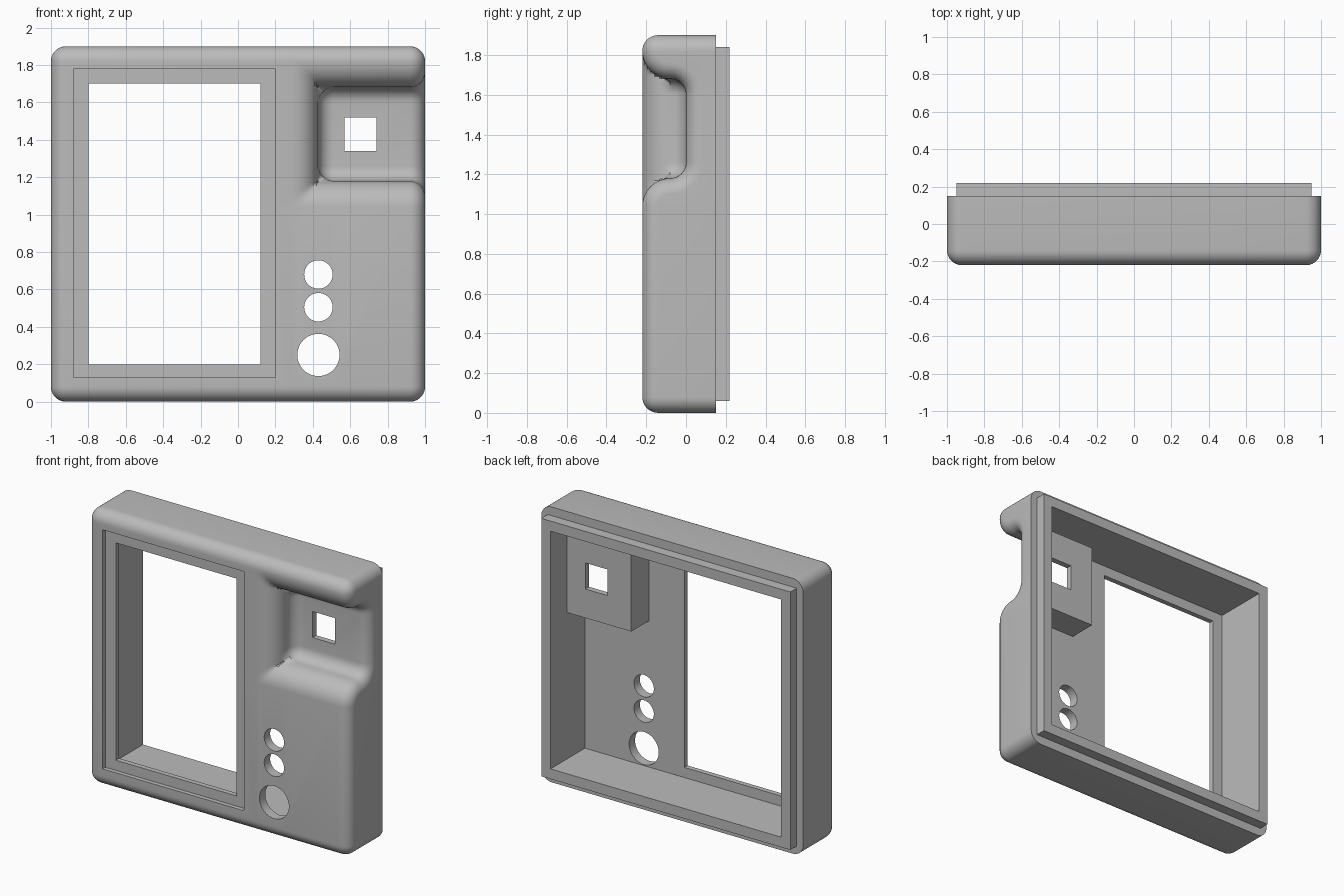
import bpy, bmesh, math
from mathutils import Matrix

old = bpy.data.objects.get("Cube")
if old:
    bpy.data.objects.remove(old, do_unlink=True)

FRONT, BACK = -0.22, 0.15        # front face and rear rim of the shell
HALF_W, HEIGHT = 1.0, 1.9
R = 0.08                         # outer edge rounding
RO, RI = 0.14, 0.08              # grip recess: outer and inner fillets
GX, GZ0, GZ1 = 0.43, 1.18, 1.68  # grip recess: left, bottom, top
STEPS = 8
SINES = [math.sin(k * math.pi / 2 / STEPS) for k in range(STEPS + 1)]

plastic = bpy.data.materials.new("grey plastic")
plastic.use_nodes = True
grey = (0.5, 0.5, 0.5, 1)
plastic.diffuse_color = grey
plastic.node_tree.nodes["Principled BSDF"].inputs["Base Color"].default_value = grey


def arc(m):
    return math.sqrt(max(0.0, 1 - m * m))


def disc(p, q):
    """Map a unit square onto a quarter disc, for rounded corners."""
    m = max(p, q)
    if m == 0:
        return 0.0, 0.0
    a = math.pi / 4 * q / p if p >= q else math.pi / 2 - math.pi / 4 * p / q
    return m * math.cos(a), m * math.sin(a)


def front_point(x, z):
    """Point of the front skin, with rounded rim and sunken grip recess."""
    ex = max(0.0, abs(x) - (HALF_W - R)) / R
    ez = max(0.0, abs(z - HEIGHT / 2) - (HEIGHT / 2 - R)) / R
    sx, sz = math.copysign(1, x), math.copysign(1, z - HEIGHT / 2)
    up = 1 if z < (GZ0 + GZ1) / 2 else -1
    y, c = FRONT, 1.0
    # S-shaped wall of the grip recess
    d = min(x - GX, z - GZ0, GZ1 - z)
    if -RO < d < -1e-6:
        c = arc((d + RO) / RO)
        y = FRONT + RO * (1 - c)
    elif d >= -1e-6:
        p = max(0.0, GX + RI - x) / RI
        q = max(0.0, GZ0 + RI - z, z - GZ1 + RI) / RI
        c = arc(max(p, q))
        y = -RI * (1 - c)
        p2, q2 = disc(p, q)
        if p > 0:
            x = GX + RI - RI * p2
        if q > 0:
            z = GZ0 + RI - RI * q2 if up > 0 else GZ1 - RI + RI * q2
    # rounded outer rim, following the wall direction
    drop = R * (1 - arc(min(1.0, max(ex, ez))))
    p, q = disc(ex, ez)
    if ex > 0:
        x = sx * (HALF_W - R + R * p)
    if ez > 0:
        z = HEIGHT / 2 + sz * (HEIGHT / 2 - R + R * q)
    return x, y + c * drop, z - up * arc(c) * drop


def unique(values):
    return sorted({round(v, 6) for v in values})


def make_object(name, bm):
    bmesh.ops.recalc_face_normals(bm, faces=bm.faces)
    mesh = bpy.data.meshes.new(name)
    bm.to_mesh(mesh)
    bm.free()
    mesh.materials.append(plastic)
    ob = bpy.data.objects.new(name, mesh)
    bpy.context.collection.objects.link(ob)
    return ob


def box(name, x0, x1, y0, y1, z0, z1):
    bm = bmesh.new()
    bmesh.ops.create_cube(bm, size=1)
    for v in bm.verts:
        v.co = (x1 if v.co.x > 0 else x0, y1 if v.co.y > 0 else y0,
                z1 if v.co.z > 0 else z0)
    return make_object(name, bm)


def peg(name, x, z, radius):
    bm = bmesh.new()
    bmesh.ops.create_cone(bm, cap_ends=True, segments=48, radius1=radius,
                          radius2=radius, depth=0.4,
                          matrix=Matrix.Translation((x, -0.2, z)) @ Matrix.Rotation(math.pi / 2, 4, 'X'))
    return make_object(name, bm)


def combine(target, tool, operation):
    tool.hide_render = True
    mod = target.modifiers.new("combine", 'BOOLEAN')
    mod.operation, mod.solver, mod.object = operation, 'EXACT', tool
    bpy.ops.object.select_all(action='DESELECT')
    bpy.context.view_layer.objects.active = target
    target.select_set(True)
    bpy.ops.object.modifier_apply(modifier=mod.name)
    bpy.data.objects.remove(tool, do_unlink=True)


# Shell: curved front skin, straight sides, flat back
xs = unique([k * (HALF_W - R + R * s) for s in SINES for k in (-1, 1)]
            + [GX - RO + RO * s for s in SINES]
            + [GX + RI - RI * s for s in SINES])
zs = unique([R - R * s for s in SINES] + [HEIGHT - R + R * s for s in SINES]
            + [GZ0 - RO + RO * s for s in SINES] + [GZ0 + RI - RI * s for s in SINES]
            + [GZ1 + RO - RO * s for s in SINES] + [GZ1 - RI + RI * s for s in SINES])
bm = bmesh.new()
grid = [[bm.verts.new(front_point(x, z)) for x in xs] for z in zs]
for low, high in zip(grid, grid[1:]):
    for i in range(len(xs) - 1):
        bm.faces.new((low[i], low[i + 1], high[i + 1], high[i]))
rim = [e for e in bm.edges if e.is_boundary]
side = bmesh.ops.extrude_edge_only(bm, edges=rim)["geom"]
for v in side:
    if isinstance(v, bmesh.types.BMVert):
        v.co.y = BACK
bmesh.ops.holes_fill(bm, edges=[e for e in bm.edges if e.is_boundary], sides=0)
shell = make_object("front_housing", bm)

# Mating lip around the back
combine(shell, box("lip", -0.95, 0.95, 0.1, 0.22, 0.06, 1.84), 'UNION')

# Hollow inside, leaving a boxed wall behind the grip recess
cavity = box("cavity", -0.88, 0.88, -0.155, 0.4, 0.13, 1.77)
combine(cavity, box("grip_wall", 0.39, 1.2, -0.4, 0.04, 1.14, 1.72), 'DIFFERENCE')
combine(shell, cavity, 'DIFFERENCE')

# Screen opening with shallow bezel, sensor opening, button holes
for tool in (
    box("bezel", -0.88, 0.2, -0.4, -0.19, 0.13, 1.78),
    box("screen_opening", -0.8, 0.12, -0.4, 0.0, 0.2, 1.7),
    box("sensor_opening", 0.57, 0.74, -0.4, 0.1, 1.34, 1.52),
    peg("upper_button_hole", 0.43, 0.68, 0.076),
    peg("middle_button_hole", 0.43, 0.505, 0.076),
    peg("lower_button_hole", 0.43, 0.25, 0.113),
):
    combine(shell, tool, 'DIFFERENCE')

bpy.ops.object.select_all(action='DESELECT')
bpy.context.view_layer.objects.active = shell
shell.select_set(True)
bpy.ops.object.shade_smooth_by_angle(angle=math.radians(30))
